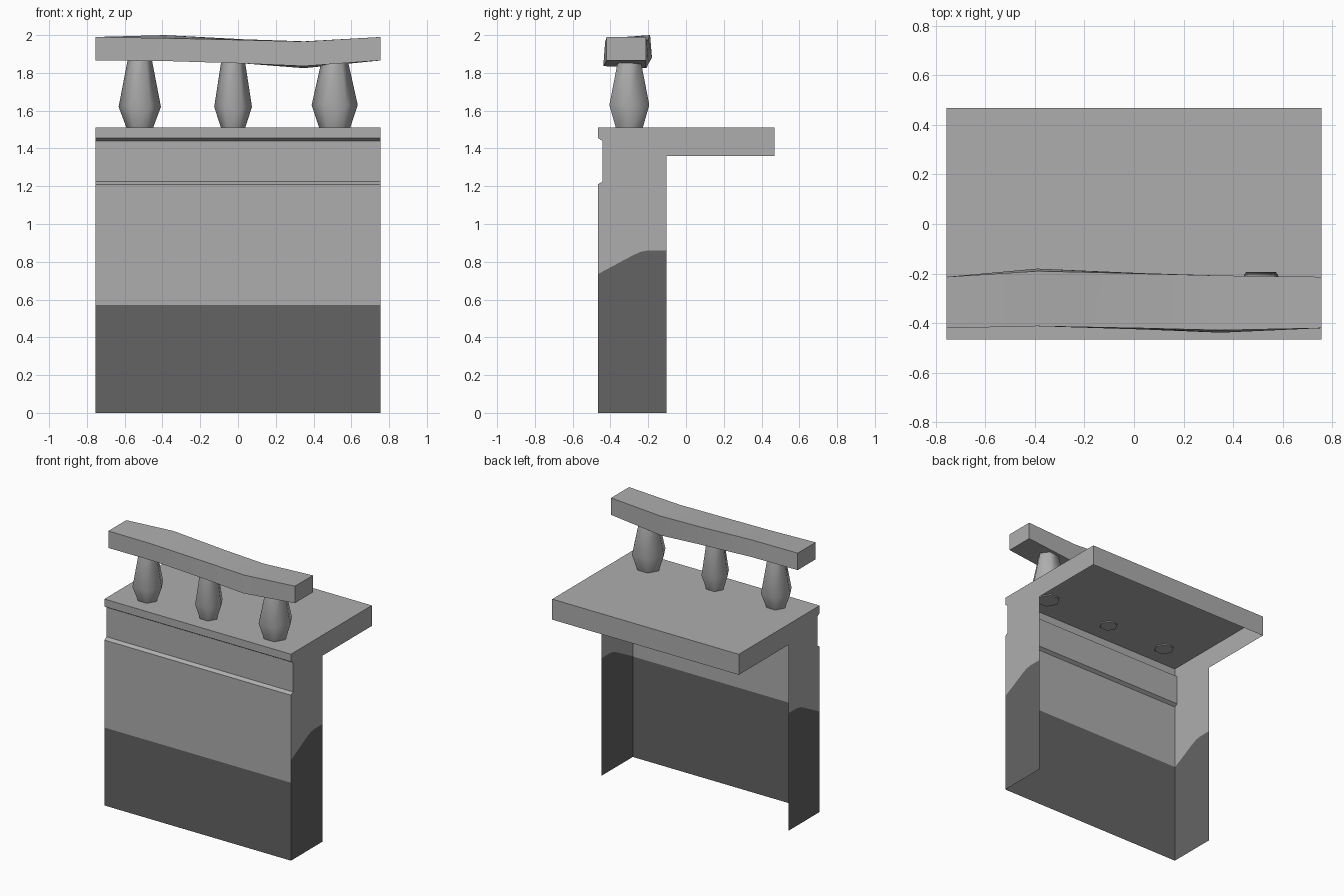
import bpy
import bmesh
import math
from mathutils import Vector

cube = bpy.data.objects.get("Cube")
if cube:
    bpy.data.objects.remove(cube, do_unlink=True)

HALF = 0.755
FRONT, BACK, SLAB_BACK = -0.466, -0.104, 0.468
TOP, SLAB_LOW, DARK_TOP = 1.51, 1.36, 0.57


def material(name, value):
    mat = bpy.data.materials.new(name)
    color = (value, value, value, 1)
    mat.diffuse_color = color
    mat.use_nodes = True
    mat.node_tree.nodes["Principled BSDF"].inputs["Base Color"].default_value = color
    return mat


light = material("light grey", 0.42)
dark = material("dark grey", 0.127)


def finish(name, bm):
    mesh = bpy.data.meshes.new(name)
    bm.to_mesh(mesh)
    bm.free()
    mesh.materials.append(light)
    mesh.materials.append(dark)
    obj = bpy.data.objects.new(name, mesh)
    bpy.context.collection.objects.link(obj)
    return obj


def polygon(bm, points, mat=0):
    face = bm.faces.new([bm.verts.new(p) for p in points])
    face.material_index = mat
    return face


# Front panel, top and slab back edge: one open profile swept across the width
profile = [(FRONT, 0), (FRONT, DARK_TOP), (FRONT, 1.21), (-0.442, 1.225),
           (-0.442, 1.44), (FRONT, 1.455), (FRONT, TOP),
           (SLAB_BACK, TOP), (SLAB_BACK, SLAB_LOW)]
bm = bmesh.new()
for (y0, z0), (y1, z1) in zip(profile, profile[1:]):
    polygon(bm, [(-HALF, y0, z0), (HALF, y0, z0), (HALF, y1, z1), (-HALF, y1, z1)],
            int(z1 <= DARK_TOP))
finish("front_and_top", bm)

# Side panels with a curved dark base
curve = [(FRONT, 0.735), (-0.28, 0.835), (-0.24, 0.853), (-0.20, 0.86), (BACK, 0.86)]
lower = [(BACK, 0), (FRONT, 0)] + curve
upper = curve[::-1] + profile[2:] + [(BACK, SLAB_LOW)]
for name, x in (("left_side", HALF), ("right_side", -HALF)):
    bm = bmesh.new()
    for outline, mat in ((lower, 1), (upper, 0)):
        face = polygon(bm, [(x, y, z) for y, z in outline], mat)
        face.normal_update()
        if face.normal.x * x < 0:
            face.normal_flip()
    finish(name, bm)

# Dark lining on the inner face of the front panel
bm = bmesh.new()
y = FRONT + 0.003
polygon(bm, [(HALF, y, 0), (-HALF, y, 0), (-HALF, y, 0.735), (HALF, y, 0.735)], 1)
finish("inner_lining", bm)


# Six-sided balusters
def baluster(name, x, bottom, belly, top, belly_z):
    bm = bmesh.new()
    rings = []
    for radius, z in ((bottom, 1.503), (belly, belly_z), (top, 1.88)):
        rings.append([bm.verts.new((x + radius * math.cos(k * math.pi / 3),
                                    -0.30 + radius * math.sin(k * math.pi / 3), z))
                      for k in range(6)])
    for a, b in zip(rings, rings[1:]):
        for k in range(6):
            n = (k + 1) % 6
            bm.faces.new((a[k], a[n], b[n], b[k])).smooth = True
    bm.faces.new(rings[0][::-1])
    bm.faces.new(rings[-1])
    finish(name, bm)


baluster("right_baluster", -0.52, 0.068, 0.112, 0.062, 1.62)
baluster("middle_baluster", -0.026, 0.062, 0.1, 0.06, 1.62)
baluster("left_baluster", 0.512, 0.08, 0.122, 0.066, 1.63)

# Warped handrail: cross-sections as front-low, back-low, back-top, front-top
sections = [
    (-HALF, [(-0.42, 1.866), (-0.213, 1.866), (-0.213, 1.99), (-0.42, 1.99)]),
    (-0.39, [(-0.412, 1.863), (-0.18, 1.88), (-0.19, 2.0), (-0.412, 1.984)]),
    (0.03, [(-0.425, 1.85), (-0.198, 1.85), (-0.2, 1.978), (-0.42, 1.974)]),
    (0.35, [(-0.438, 1.836), (-0.21, 1.825), (-0.208, 1.967), (-0.428, 1.966)]),
    (HALF, [(-0.42, 1.866), (-0.213, 1.866), (-0.213, 1.99), (-0.42, 1.99)]),
]
bm = bmesh.new()
loops = [[bm.verts.new((x, y, z)) for y, z in pts] for x, pts in sections]
for a, b in zip(loops, loops[1:]):
    for k in range(4):
        n = (k + 1) % 4
        bm.faces.new((a[k], a[n], b[n], b[k]))
bm.faces.new(loops[0])
bm.faces.new(loops[-1])
bmesh.ops.recalc_face_normals(bm, faces=bm.faces)
rail = finish("handrail", bm)
bpy.context.view_layer.objects.active = rail
rail.select_set(True)
bpy.ops.object.shade_smooth_by_angle(angle=math.radians(35))
